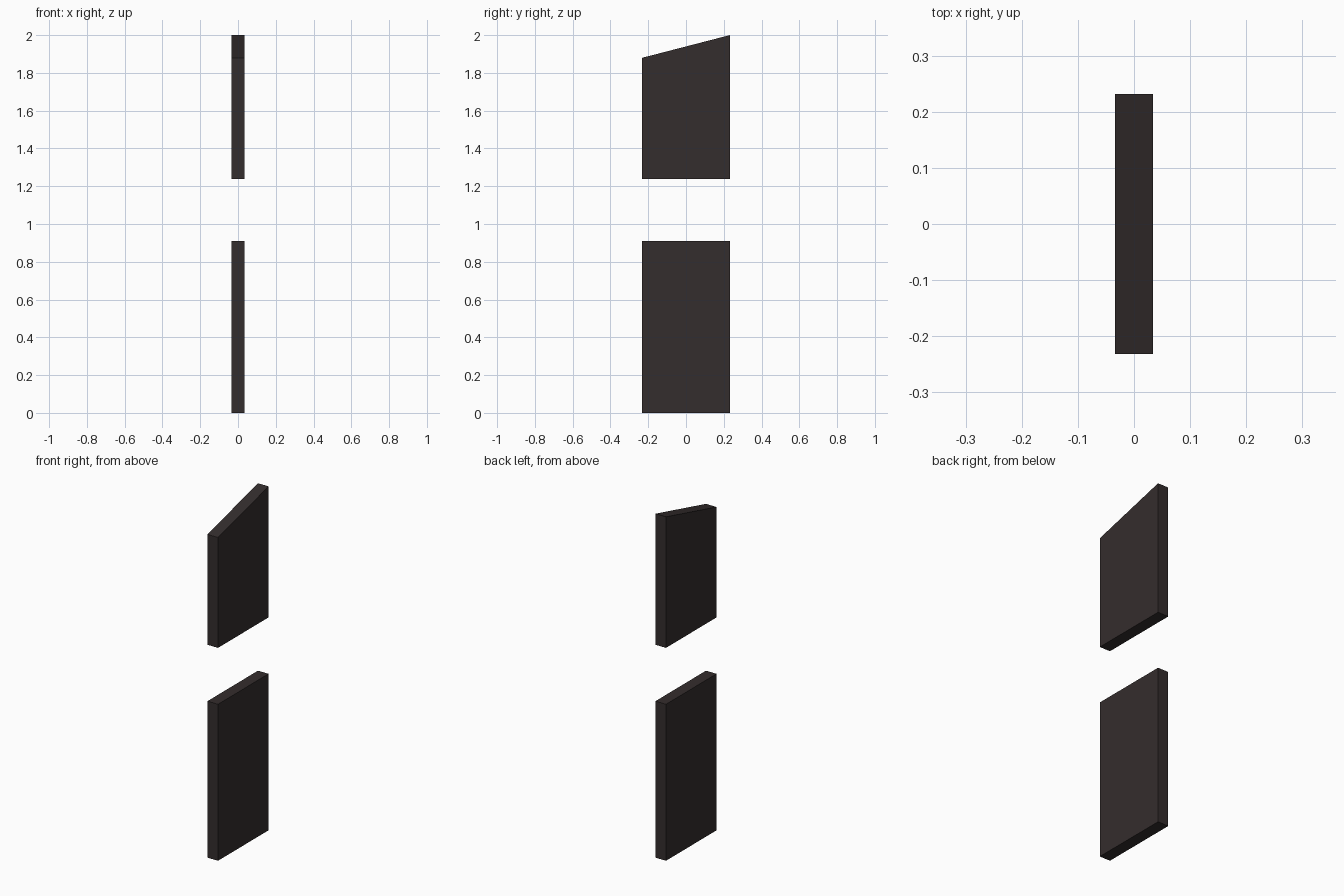
import bpy

if "Cube" in bpy.data.objects:
    bpy.data.objects.remove(bpy.data.objects["Cube"])

# Single dark brown-black colour
dark = bpy.data.materials.new("dark_brown")
dark.diffuse_color = (0.034, 0.026, 0.026, 1)
dark.use_nodes = True
dark.node_tree.nodes["Principled BSDF"].inputs["Base Color"].default_value = dark.diffuse_color

HX, HY = 0.034, 0.232


def panel(name, z0, z_front, z_back):
    """Upright slab whose side profile in y/z is extruded across x."""
    profile = [(-HY, z0), (HY, z0), (HY, z_back), (-HY, z_front)]
    verts = [(x, y, z) for x in (-HX, HX) for y, z in profile]
    faces = [(3, 2, 1, 0), (4, 5, 6, 7)]
    faces += [(i, (i + 1) % 4, (i + 1) % 4 + 4, i + 4) for i in range(4)]
    mesh = bpy.data.meshes.new(name)
    mesh.from_pydata(verts, [], faces)
    mesh.materials.append(dark)
    obj = bpy.data.objects.new(name, mesh)
    bpy.context.collection.objects.link(obj)
    return obj


# Rectangular lower panel, and upper panel with its top sloping up to the back
panel("lower_panel", 0.0, 0.91, 0.91)
panel("upper_panel", 1.238, 1.88, 2.0)
